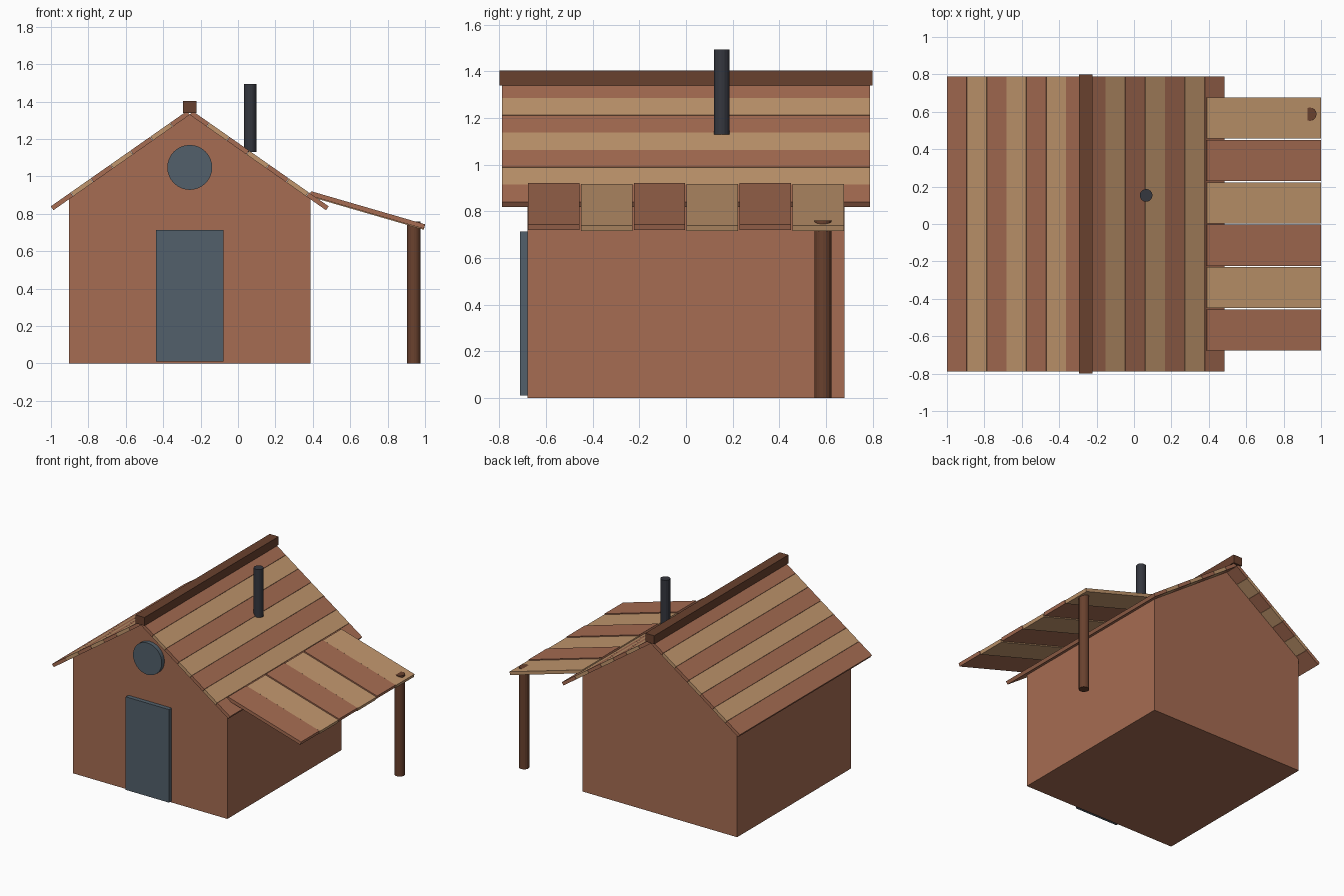
import bpy, bmesh, math

if "Cube" in bpy.data.objects:
    bpy.data.objects.remove(bpy.data.objects["Cube"])

AX = -0.258  # x of the house's middle line


def material(name, rgb):
    m = bpy.data.materials.new(name)
    lin = [((c / 255 + 0.055) / 1.055) ** 2.4 for c in rgb]
    m.diffuse_color = (*lin, 1)
    m.use_nodes = True
    m.node_tree.nodes["Principled BSDF"].inputs["Base Color"].default_value = m.diffuse_color
    return m


RED = material("red_wood", (166, 108, 82))
TAN = material("tan_wood", (193, 150, 109))
BROWN = material("dark_brown_wood", (105, 65, 46))
IRON = material("dark_iron", (53, 55, 63))
SLATE = material("slate_blue", (82, 96, 107))


def prism(name, pts, y0, y1, mat):
    """Extrude an x-z outline from y0 to y1."""
    bm = bmesh.new()
    face = bm.faces.new([bm.verts.new((x, y0, z)) for x, z in pts])
    ext = bmesh.ops.extrude_face_region(bm, geom=[face])
    verts = [g for g in ext["geom"] if isinstance(g, bmesh.types.BMVert)]
    bmesh.ops.translate(bm, verts=verts, vec=(0, y1 - y0, 0))
    bmesh.ops.recalc_face_normals(bm, faces=bm.faces)
    me = bpy.data.meshes.new(name)
    bm.to_mesh(me)
    bm.free()
    ob = bpy.data.objects.new(name, me)
    bpy.context.collection.objects.link(ob)
    me.materials.append(mat)
    return ob


def box(name, x0, x1, y0, y1, z0, z1, mat):
    return prism(name, [(x0, z0), (x1, z0), (x1, z1), (x0, z1)], y0, y1, mat)


def cylinder(name, x, y, r, z0, z1, sides, mat):
    bpy.ops.mesh.primitive_cylinder_add(vertices=sides, radius=r, depth=z1 - z0,
                                        location=(x, y, (z0 + z1) / 2))
    ob = bpy.context.object
    ob.name = name
    ob.data.materials.append(mat)
    return ob


def board(x, z, angle, start, end, thick):
    """Outline of a board lying below a line that falls to the right."""
    c, s = math.cos(angle), math.sin(angle)
    a = (x + start * c, z - start * s)
    b = (x + end * c, z - end * s)
    return [a, b, (b[0] - thick * s, b[1] - thick * c), (a[0] - thick * s, a[1] - thick * c)]


# House body with gable ends
prism("house_walls", [(-0.903, 0), (0.387, 0), (0.387, 0.879), (AX, 1.33), (-0.903, 0.879)],
      -0.68, 0.68, RED)

# Roof boards, mirrored about the ridge
PITCH = math.radians(35)
LENGTH = 0.743 / math.cos(PITCH)
step = LENGTH / 7
for i in range(7):
    start = max(i * step, 0.018)
    pts = board(AX, 1.36, PITCH, start, (i + 1) * step - (0.002 if i < 6 else 0), 0.025)
    mat = TAN if i % 2 else RED
    prism(f"roof_board_right_{i}", pts, -0.788, 0.788, mat)
    prism(f"roof_board_left_{i}", [(2 * AX - x, z) for x, z in pts], -0.788, 0.788, mat)

# Ridge beam
box("ridge_beam", AX - 0.037, AX + 0.037, -0.8, 0.8, 1.34, 1.403, BROWN)

# Lean-to boards
SLOPE = math.radians(16.2)
for i in range(6):
    y = -0.677 + i * 0.2267
    tan = i % 2
    pts = board(0.39, 0.916 if tan else 0.921, SLOPE, 0, 0.61 / math.cos(SLOPE), 0.025)
    prism(f"porch_board_{i}", pts, y, y + 0.22, TAN if tan else RED)

# Porch post and stove pipe
cylinder("porch_post", 0.94, 0.587, 0.036, 0, 0.76, 16, BROWN)
cylinder("stove_pipe", 0.065, 0.153, 0.034, 1.13, 1.493, 16, IRON)

# Door and round window
box("door", AX - 0.181, AX + 0.181, -0.712, -0.67, 0.011, 0.713, SLATE)
prism("round_window", [(AX + 0.12 * math.cos(k * math.pi / 16), 1.048 + 0.12 * math.sin(k * math.pi / 16))
                       for k in range(32)], -0.712, -0.67, SLATE)
